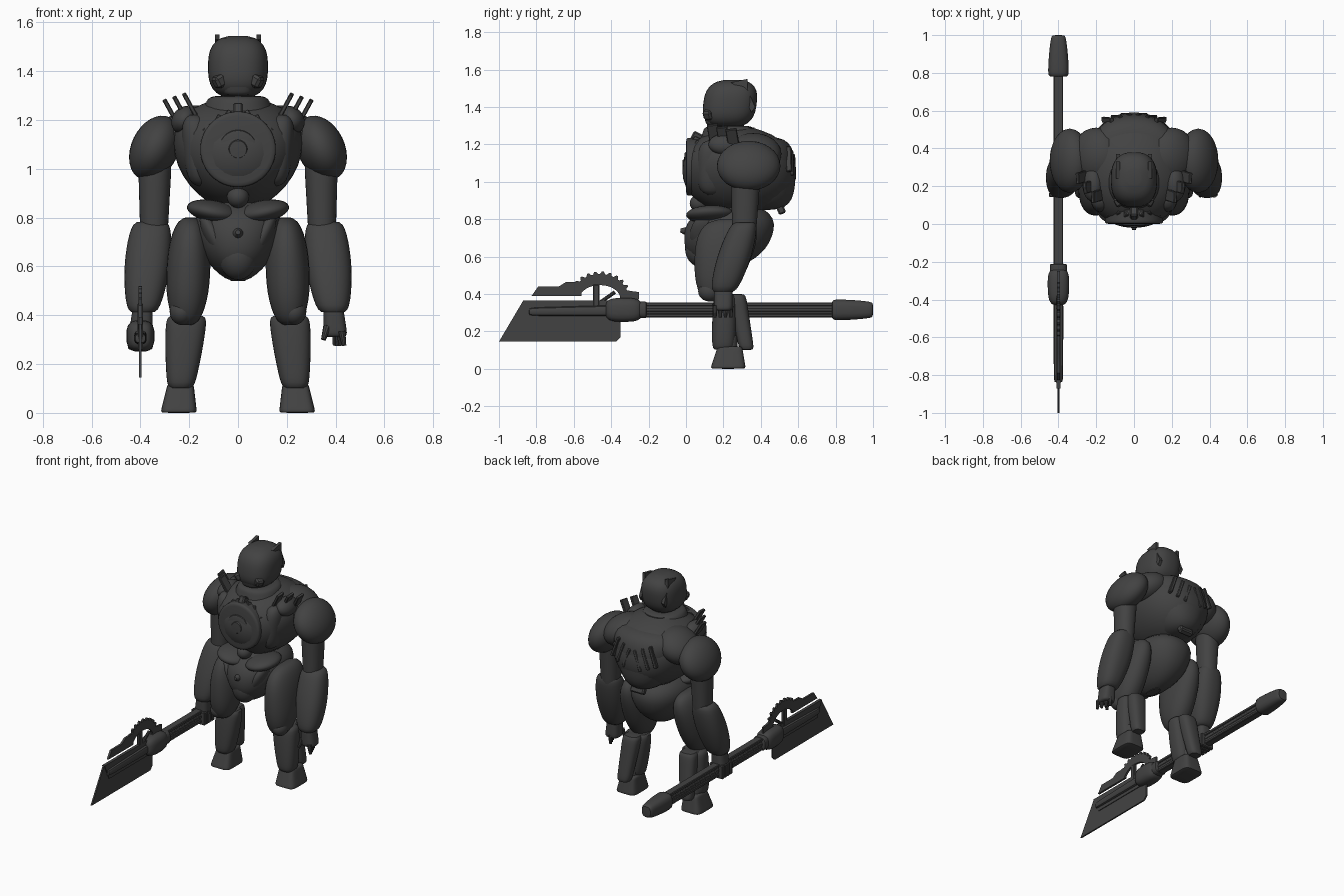
import bpy, bmesh, math
from mathutils import Vector, Matrix

cube = bpy.data.objects.get("Cube")
if cube:
    bpy.data.objects.remove(cube, do_unlink=True)

grey = .055
steel = bpy.data.materials.new("dark_steel")
steel.use_nodes = True
steel.diffuse_color = (grey, grey, grey, 1)
steel.node_tree.nodes["Principled BSDF"].inputs["Base Color"].default_value = (grey, grey, grey, 1)


def finish(name, bm, location=(0, 0, 0), rotation=(0, 0, 0)):
    """Turn a bmesh into a placed, smoothly shaded object with sharp edges kept."""
    bmesh.ops.recalc_face_normals(bm, faces=bm.faces)
    mesh = bpy.data.meshes.new(name)
    bm.to_mesh(mesh)
    bm.free()
    mesh.materials.append(steel)
    part = bpy.data.objects.new(name, mesh)
    part.location, part.rotation_euler = location, rotation
    bpy.context.collection.objects.link(part)
    bpy.ops.object.select_all(action='DESELECT')
    part.select_set(True)
    bpy.context.view_layer.objects.active = part
    bpy.ops.object.shade_smooth_by_angle(angle=math.radians(35))


def squircle(angle, power):
    """Point on a unit superellipse."""
    return [math.copysign(abs(w) ** (2 / power), w) for w in (math.cos(angle), math.sin(angle))]


def shell(name, base, tip, base_size, tip_size, roundness=3, power=2.2, bulge=0,
          segments=32, steps=16, mirror=1, lay=False):
    """Tapered superellipsoid from base to tip; a high roundness value squares off the ends."""
    side = Vector((mirror, 1, 1))
    base, tip = Vector(base) * side, Vector(tip) * side
    base_size, tip_size = Vector(base_size), Vector(tip_size)
    bm = bmesh.new()
    rings = []
    for step in range(steps + 1):
        t = (1 - math.cos(math.pi * step / steps)) / 2
        dome = max(.3, (1 - abs(2 * t - 1) ** roundness) ** (1 / roundness))
        centre = base.lerp(tip, t)
        swell = bulge * math.sin(math.pi * t)
        width, depth = [(size + swell) * dome for size in base_size.lerp(tip_size, t)]
        ring = []
        for i in range(segments):
            u, v = squircle(math.tau * (i + .5) / segments, power)
            offset = (u * width, 0, v * depth) if lay else (u * width, v * depth, 0)
            ring.append(bm.verts.new(centre + Vector(offset)))
        rings.append(ring)
    for low, high in zip(rings, rings[1:]):
        for i in range(segments):
            j = (i + 1) % segments
            bm.faces.new((low[i], low[j], high[j], high[i]))
    bm.faces.new(rings[0])
    bm.faces.new(rings[-1])
    finish(name, bm)


def ball(name, location, size, rotation=(0, 0, 0)):
    bm = bmesh.new()
    bmesh.ops.create_uvsphere(bm, u_segments=28, v_segments=16, radius=1)
    bmesh.ops.scale(bm, vec=size, verts=bm.verts)
    finish(name, bm, location, rotation)


def box(name, location, size, rotation=(0, 0, 0)):
    bm = bmesh.new()
    bmesh.ops.create_cube(bm, size=1)
    bmesh.ops.scale(bm, vec=size, verts=bm.verts)
    bmesh.ops.bevel(bm, geom=bm.edges[:], offset=min(size) / 5, segments=1, affect='EDGES')
    finish(name, bm, location, rotation)


def plate(name, outline, x, thickness):
    """Extrude a y-z outline along x."""
    bm = bmesh.new()
    face = bm.faces.new([bm.verts.new((x - thickness / 2, y, z)) for y, z in outline])
    extruded = bmesh.ops.extrude_face_region(bm, geom=[face])["geom"]
    moved = [item for item in extruded if isinstance(item, bmesh.types.BMVert)]
    bmesh.ops.translate(bm, vec=(thickness, 0, 0), verts=moved)
    finish(name, bm)


def rod(name, start, end, start_radius, end_radius):
    start, end = Vector(start), Vector(end)
    axis = end - start
    bm = bmesh.new()
    bmesh.ops.create_cone(bm, cap_ends=True, segments=10, radius1=start_radius,
                          radius2=end_radius, depth=axis.length)
    turn = axis.to_track_quat('Z', 'Y').to_matrix().to_4x4()
    bm.transform(Matrix.Translation((start + end) / 2) @ turn)
    finish(name, bm)


# Torso, back shell and collar
shell("torso", base=(0, .29, .83), tip=(0, .28, 1.29), base_size=(.2, .3), tip_size=(.3, .29),
      roundness=2.2, power=2.2, bulge=.01, segments=48)
shell("back_shell", base=(0, .4, .85), tip=(0, .39, 1.24), base_size=(.12, .17), tip_size=(.25, .18),
      roundness=4, bulge=.015, segments=40)
shell("collar", base=(0, .23, 1.2), tip=(0, .23, 1.3), base_size=(.16, .16), tip_size=(.12, .13),
      roundness=6)
shell("neck", base=(0, .23, 1.2), tip=(0, .23, 1.4), base_size=(.07, .08), tip_size=(.07, .08),
      roundness=9)

# Stepped chest disc
for ring_name, radius, front in (("chest_disc", .155, 0), ("chest_ring", .08, -.01), ("chest_hub", .04, -.02)):
    shell(ring_name, base=(0, .1, 1.08), tip=(0, front, 1.08), base_size=(radius, radius),
          tip_size=(radius, radius), roundness=12, power=2, segments=40, lay=True)
box("sternum_clasp", location=(0, .05, 1.22), size=(.04, .06, .09), rotation=(-.5, 0, 0))
ball("belly_hub", location=(0, .07, .885), size=(.045, .05, .045))
box("tail_block", location=(0, .5, .87), size=(.1, .04, .09), rotation=(.4, 0, 0))

# Head
shell("head", base=(0, .22, 1.29), tip=(0, .25, 1.545), base_size=(.12, .14), tip_size=(.12, .14),
      roundness=2.9, power=2.5, bulge=.003, segments=40)
shell("jaw_guard", base=(0, .18, 1.3), tip=(0, .17, 1.37), base_size=(.06, .07), tip_size=(.08, .08),
      roundness=6, power=3)

# Pelvis
shell("pelvis", base=(0, .19, .54), tip=(0, .26, .88), base_size=(.1, .19), tip_size=(.2, .24),
      roundness=2.5, bulge=.02, segments=40)
ball("groin_plate", location=(0, .075, .645), size=(.08, .08, .1))
rod("groin_spike", start=(0, .04, .73), end=(0, -.03, .74), start_radius=.04, end_radius=.01)

for s, side in ((1, "left"), (-1, "right")):
    # Helmet crest and cheek
    plate(side + "_crest", [(.24, 1.53), (.33, 1.55), (.33, 1.49), (.37, 1.4), (.35, 1.37), (.29, 1.5)],
          x=s * .085, thickness=.02)
    box(side + "_cheek", location=(s * .075, .12, 1.36), size=(.05, .05, .05), rotation=(0, s / 2, -s / 2))

    # Shoulder yoke, fins and chest claws
    ball(side + "_shoulder_yoke", location=(s * .2, .36, 1.15), size=(.14, .15, .1), rotation=(0, s / 2, 0))
    ball(side + "_fin_base", location=(s * .22, .21, 1.2), size=(.06, .09, .05), rotation=(0, s, 0))
    for i in range(3):
        box(side + "_shoulder_fin", location=(s * (.19 + .04 * i), .15 + .05 * i, 1.25 - i / 80),
            size=(.018, .06, .13), rotation=(.15, s / 2, 0))
        box(side + "_chest_claw", location=(s * (.05 + .04 * i), .05 + i / 90, 1.21 - .02 * i),
            size=(.02, .04, .06), rotation=(-.5, -s / 2, 0))
        box(side + "_back_rib", location=(s * (.04 + .05 * i), .57 - .01 * i, 1.08 + .02 * i),
            size=(.02, .03, .14), rotation=(.1, -s / 3, -s / 5))
    shell(side + "_chest_flank", base=(.15, .14, .93), tip=(.18, .14, 1.22), base_size=(.06, .08),
          tip_size=(.06, .08), mirror=s)

    # Arm
    ball(side + "_pauldron", location=(s * .34, .335, 1.085), size=(.097, .17, .14),
         rotation=(0, -s * .45, 0))
    shell(side + "_upper_arm", base=(.345, .31, .7), tip=(.34, .32, 1.05), base_size=(.055, .063),
          tip_size=(.07, .08), roundness=8, mirror=s)
    shell(side + "_forearm", base=(.39, .2, .41), tip=(.355, .315, .785), base_size=(.065, .07),
          tip_size=(.08, .07), roundness=7, power=2.4, bulge=.02, mirror=s)
    shell(side + "_wrist", base=(.4, .2, .31), tip=(.39, .2, .44), base_size=(.05, .05),
          tip_size=(.04, .05), roundness=6, power=3, mirror=s)

    # Belt plate and hip guard
    ball(side + "_belt_plate", location=(s * .1, .13, .825), size=(.11, .13, .045),
         rotation=(0, -s / 5, s / 5))
    ball(side + "_hip_guard", location=(s * .09, .1, .71), size=(.04, .08, .12), rotation=(0, s / 2, 0))

    # Leg
    shell(side + "_thigh", base=(.212, .15, .36), tip=(.195, .24, .8), base_size=(.07, .09),
          tip_size=(.07, .17), roundness=3.5, bulge=.02, mirror=s)
    ball(side + "_kneecap", location=(s * .23, .125, .415), size=(.05, .06, .055))
    shell(side + "_shin", base=(.235, .2, .1), tip=(.21, .21, .4), base_size=(.055, .06),
          tip_size=(.085, .06), roundness=8, power=2.6, bulge=.005, mirror=s)
    shell(side + "_calf", base=(.235, .325, .1), tip=(.21, .27, .4), base_size=(.045, .04),
          tip_size=(.06, .05), roundness=8, power=2.6, mirror=s)
    shell(side + "_ankle", base=(.235, .235, .06), tip=(.235, .235, .18), base_size=(.04, .04),
          tip_size=(.04, .04), roundness=9, mirror=s)
    shell(side + "_foot", base=(.243, .225, 0), tip=(.235, .235, .12), base_size=(.075, .095),
          tip_size=(.053, .065), roundness=12, power=5, mirror=s)

# Open left hand and closed right hand
for i in range(4):
    reach = .155 + .028 * i
    rod("left_finger", start=(.425 - i / 120, reach, .335), end=(.435 - i / 80, reach, .275),
        start_radius=.015, end_radius=.009)
    box("right_finger", location=(-.4, reach, .305), size=(.1, .025, .09))
rod("left_thumb", start=(.365, .165, .355), end=(.35, .15, .3), start_radius=.016, end_radius=.01)

# Weapon shaft with rails, ferrule and pommel
grip, height = -.4, .315
for rail in (-1, 0, 1):
    box("shaft_rail", location=(grip, .28, height + rail * .03), size=(.05, 1.06, .02))
shell("shaft", base=(grip, -.25, height), tip=(grip, .8, height), base_size=(.022, .035),
      tip_size=(.022, .035), roundness=40, segments=12, lay=True)
shell("ferrule", base=(grip, -.43, height), tip=(grip, -.235, height), base_size=(.05, .06),
      tip_size=(.055, .06), roundness=4, power=3, bulge=.005, segments=16, lay=True)
shell("ferrule_neck", base=(grip, -.3, height), tip=(grip, -.21, height), base_size=(.045, .045),
      tip_size=(.045, .045), roundness=12, power=3, segments=16, lay=True)
shell("pommel", base=(grip, .78, height), tip=(grip, 1, height), base_size=(.056, .056),
      tip_size=(.038, .042), roundness=9, power=3, bulge=.004, segments=16, lay=True)

# Blade and spine
plate("blade", [(-1, .145), (-.87, .365), (-.35, .365), (-.35, .17), (-.375, .145)], x=grip, thickness=.01)
plate("blade_core", [(-.87, .365), (-.35, .365), (-.35, .26), (-.82, .26)], x=grip, thickness=.02)
shell("blade_spine", base=(grip, -.84, .305), tip=(grip, -.4, .31), base_size=(.025, .022),
      tip_size=(.027, .03), roundness=9, power=3, segments=12, lay=True)

# Toothed half ring, top bar and braces
outer, inner = [], []
for i in range(49):
    across, up = squircle(math.pi * i / 52, 2)
    radius = .148 if i % 4 < 2 else .134
    outer.append((-.46 + radius * across * 1.15, .372 + radius * up))
    inner.append((-.46 + .11 * across, .372 + .075 * up))
plate("toothed_ring", outer + inner[::-1], x=grip, thickness=.014)
plate("top_bar", [(-.825, .39), (-.79, .44), (-.68, .44), (-.64, .465), (-.56, .465), (-.56, .39)],
      x=grip, thickness=.014)
plate("ring_foot", [(-.36, .37), (-.25, .37), (-.25, .41), (-.33, .42)], x=grip, thickness=.014)
box("ring_post", location=(grip, -.48, .385), size=(.022, .035, .13))
rod("ring_brace", start=(grip, -.48, .34), end=(grip, -.38, .41), start_radius=.01, end_radius=.01)
